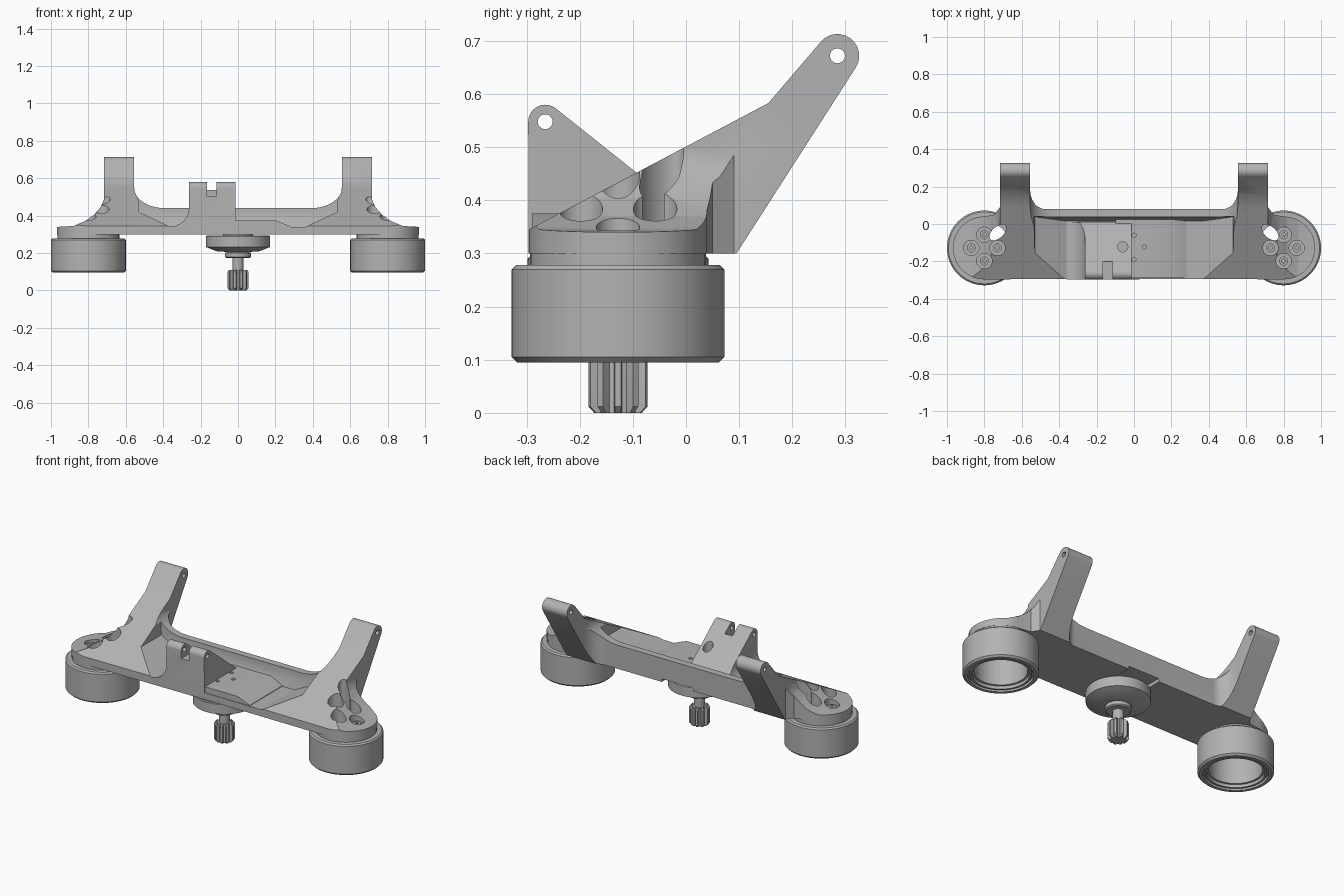
import bpy, bmesh
from math import sin, cos, pi, radians
from mathutils import Matrix, Vector

cube = bpy.data.objects.get("Cube")
if cube:
    bpy.data.objects.remove(cube, do_unlink=True)

grey = bpy.data.materials.new("satin grey")
grey.use_nodes = True
grey.diffuse_color = (0.45, 0.45, 0.45, 1)
grey.node_tree.nodes["Principled BSDF"].inputs["Base Color"].default_value = (0.45, 0.45, 0.45, 1)

MX, MY = 0.8, -0.128      # motor axis


def finish(name, bm):
    bmesh.ops.recalc_face_normals(bm, faces=bm.faces)
    me = bpy.data.meshes.new(name)
    bm.to_mesh(me)
    bm.free()
    ob = bpy.data.objects.new(name, me)
    bpy.context.collection.objects.link(ob)
    me.materials.append(grey)
    return ob


def prism(name, pts, plane, lo, hi):
    """Extrude a 2D outline along the axis its plane leaves free."""
    place = {"yz": lambda p, t: (t, p[0], p[1]),
             "xz": lambda p, t: (p[0], t, p[1]),
             "xy": lambda p, t: (p[0], p[1], t)}[plane]
    bm = bmesh.new()
    face = bm.faces.new([bm.verts.new(place(p, lo)) for p in pts])
    new = bmesh.ops.extrude_face_region(bm, geom=[face])["geom"]
    move = Vector(place((0, 0), hi - lo))
    bmesh.ops.translate(bm, vec=move, verts=[v for v in new if isinstance(v, bmesh.types.BMVert)])
    return finish(name, bm)


def lathe(name, profile, x=0, y=MY, closed=False, steps=64):
    """Spin a (radius, z) profile about a vertical axis."""
    bm = bmesh.new()
    verts = [bm.verts.new((r, 0, z)) for r, z in profile]
    pairs = list(zip(verts, verts[1:])) + ([(verts[-1], verts[0])] if closed else [])
    edges = [bm.edges.new(p) for p in pairs]
    bmesh.ops.spin(bm, geom=verts + edges, cent=(0, 0, 0), axis=(0, 0, 1), angle=2 * pi, steps=steps)
    bmesh.ops.remove_doubles(bm, verts=bm.verts, dist=1e-5)
    bmesh.ops.translate(bm, vec=(x, y, 0), verts=bm.verts)
    return finish(name, bm)


def rod(name, centre, radius, length, axis="z", stretch=1, turn=0):
    bm = bmesh.new()
    m = Matrix.Translation(centre) @ Matrix.Rotation(turn, 4, "Z")
    if axis == "x":
        m = m @ Matrix.Rotation(pi / 2, 4, "Y")
    m = m @ Matrix.Diagonal((stretch, 1, 1, 1))
    bmesh.ops.create_cone(bm, cap_ends=True, segments=32, radius1=radius, radius2=radius,
                          depth=length, matrix=m)
    return finish(name, bm)


def combine(ob, other, op):
    """Apply a boolean and discard the helper."""
    mod = ob.modifiers.new("bool", "BOOLEAN")
    mod.operation, mod.solver, mod.object = op, "EXACT", other
    dg = bpy.context.evaluated_depsgraph_get()
    me = bpy.data.meshes.new_from_object(ob.evaluated_get(dg))
    ob.modifiers.clear()
    ob.data = me
    bpy.data.objects.remove(other, do_unlink=True)


def arc(cx, cy, r, a0, a1, n=12):
    angles = [radians(a0 + (a1 - a0) * i / n) for i in range(n + 1)]
    return [(cx + r * cos(a), cy + r * sin(a)) for a in angles]


def mirrored(half):
    return half + [(-x, y) for x, y in reversed(half)]


# Chassis: side, front and plan outlines intersected
side = [(-0.296, 0.3), (0.095, 0.3)] + arc(0.285, 0.672, 0.041, -32, 140) + [(0.155, 0.583), (-0.296, 0.345)]
front = [(0.97, 0.3), (0.97, 0.34), (0.88, 0.345), (0.82, 0.37), (0.77, 0.405), (0.735, 0.445),
         (0.717, 0.485), (0.717, 0.8), (0.555, 0.8)] + arc(0.4, 0.55, 0.11, 0, -90)
front = front[:9] + [(0.555 + (x - 0.51) * 1.5, z) for x, z in front[9:]]
plan = [(0.1, -0.293)] + arc(MX, MY, 0.168, -90, 90, 24) + [(0.745, 0.05), (0.717, 0.09), (0.717, 0.4), (0.555, 0.4)]
plan += [(0.555 + (x - 0.51) * 0.8, y) for x, y in arc(0.41, 0.18, 0.1, 0, -90)]
chassis = prism("chassis", side, "yz", -1, 1)
combine(chassis, prism("front_outline", mirrored(front), "xz", -0.5, 0.5), "INTERSECT")
combine(chassis, prism("plan_outline", mirrored(plan), "xy", 0.2, 0.9), "INTERSECT")

# Open tray in the middle
bm = bmesh.new()
for half, back, z in ((0.36, 0.015, 0.34), (0.53, 0.038, 0.42), (0.55, 0.046, 0.8)):
    for s in (-1, 1):
        bm.verts.new((s * half, -0.5, z))
        bm.verts.new((s * half, back, z))
bmesh.ops.convex_hull(bm, input=bm.verts)
combine(chassis, finish("tray_cutter", bm), "DIFFERENCE")

# Raised platform in the tray
platform = [(-0.1, 0.32), (0.28, 0.32), (0.28, 0.343), (0.2, 0.375), (-0.1, 0.375)]
combine(chassis, prism("platform", platform, "xz", -0.29, 0.03), "UNION")

# Forked bracket with a flared left flank
bracket_side = [(-0.296, 0.31), (0.01, 0.31), (0.01, 0.37)] + arc(-0.265, 0.548, 0.032, 50, 180) 
bracket_front = [(-0.014, 0.31), (-0.014, 0.6), (-0.262, 0.6)] + arc(-0.362, 0.442, 0.1, 0, -90) + [(-0.362, 0.31)]
bracket = prism("bracket", bracket_side, "yz", -0.5, 0.2)
combine(bracket, prism("bracket_front", bracket_front, "xz", -0.4, 0.2), "INTERSECT")
slot = [(-0.165, 0.505), (-0.115, 0.505), (-0.115, 0.7), (-0.165, 0.7)]
combine(bracket, prism("slot", slot, "xz", -0.4, -0.2), "DIFFERENCE")
combine(chassis, bracket, "UNION")
combine(chassis, rod("bracket_pin_hole", (-0.14, -0.265, 0.548), 0.014, 0.4, "x"), "DIFFERENCE")
combine(chassis, rod("bracket_well", (-0.06, -0.122, 0.5), 0.027, 0.3), "DIFFERENCE")
for x, y in ((0, -0.06), (0.055, -0.122), (0, -0.19)):
    combine(chassis, rod("platform_hole", (x, y, 0.45), 0.011, 0.2), "DIFFERENCE")

# Wire channel under the rear edge
channel = [(-0.12, 0.2), (0.12, 0.2), (0.1, 0.318), (-0.1, 0.318)]
combine(chassis, prism("wire_channel", channel, "xz", -0.02, 0.3), "DIFFERENCE")

for s in (-1, 1):
    label = "left" if s > 0 else "right"
    # Motor seat, screw wells, side opening and arm pivot hole
    combine(chassis, rod("seat", (s * MX, MY, 0.307), 0.166, 0.064), "UNION")
    for dx, dy in ((0.07, 0), (-0.07, 0), (0, 0.07), (0, -0.07)):
        spot = (s * MX + dx, MY + dy)
        combine(chassis, rod("well", (*spot, 0.525), 0.041, 0.4), "DIFFERENCE")
        lathe(label + "_motor_screw", [(0.01, 0.32), (0.024, 0.32), (0.024, 0.335), (0.01, 0.335)],
              *spot, closed=True, steps=20)
    combine(chassis, rod("opening", (s * 0.728, -0.045, 0.4), 0.03, 0.5, stretch=1.8,
                         turn=-s * radians(42)), "DIFFERENCE")
    combine(chassis, rod("pivot", (s * 0.64, 0.285, 0.672), 0.014, 0.4, "x"), "DIFFERENCE")
    # Wheel motor: hollow ring with stepped lower rim
    lathe(label + "_wheel_motor",
          [(0.14, 0.278), (0.192, 0.278), (0.2, 0.27), (0.2, 0.105), (0.19, 0.095), (0.172, 0.095),
           (0.172, 0.112), (0.163, 0.112), (0.163, 0.1), (0.152, 0.1), (0.152, 0.118), (0.14, 0.118)],
          s * MX, closed=True)

# Centre motor with flange and shaft
lathe("centre_motor",
      [(0, 0.306), (0.08, 0.306), (0.08, 0.294), (0.166, 0.294), (0.17, 0.29), (0.17, 0.232),
       (0.115, 0.21), (0.06, 0.206), (0.07, 0.2), (0.07, 0.18), (0.062, 0.174), (0.03, 0.174),
       (0.03, 0.1), (0, 0.1)])

# Pinion gear with chamfered lower end
bm = bmesh.new()
rings = []
for z, k in ((0, 0.8), (0.012, 1), (0.1, 1), (0.11, 0.85)):
    ring = []
    for i in range(10):
        for step, r in ((-0.3, 0.038), (-0.17, 0.057), (0.17, 0.057), (0.3, 0.038)):
            a = (i + step) * pi / 5
            r = min(r, 0.057 * k)
            ring.append(bm.verts.new((r * cos(a), MY + r * sin(a), z)))
    rings.append(ring)
for low, high in zip(rings, rings[1:]):
    for i in range(len(low)):
        bm.faces.new((low[i - 1], low[i], high[i], high[i - 1]))
bm.faces.new(rings[0])
bm.faces.new(rings[-1])
finish("pinion_gear", bm)

# Smooth curved surfaces, keep edges crisp
bpy.ops.object.select_all(action="DESELECT")
for ob in bpy.context.collection.objects:
    if ob.type == "MESH" and grey.name in ob.data.materials:
        ob.select_set(True)
        bpy.context.view_layer.objects.active = ob
bpy.ops.object.shade_smooth_by_angle(angle=radians(25))
